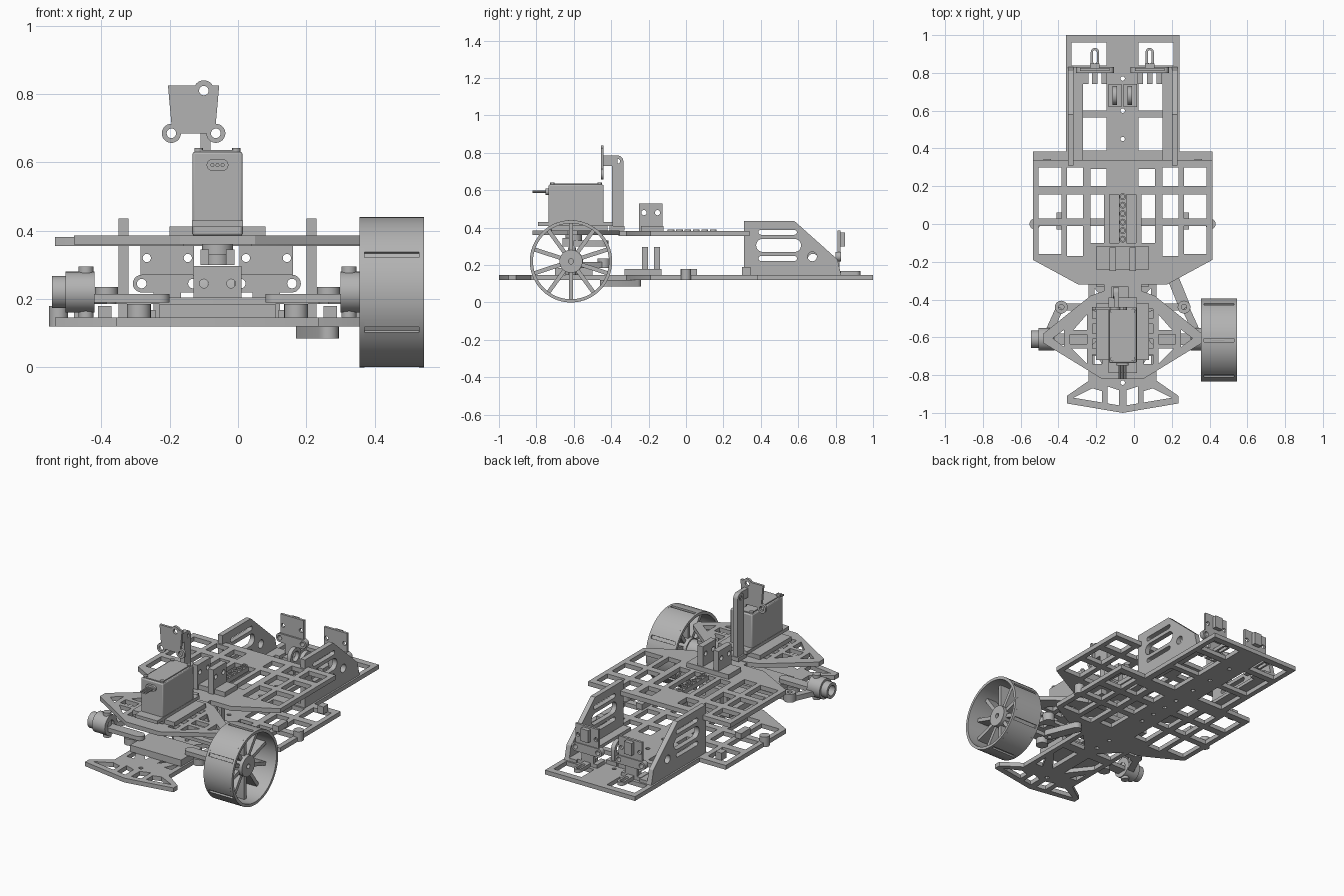
import bpy, bmesh
from math import sin, cos, radians, hypot
from mathutils import Matrix

old = bpy.data.objects.get("Cube")
if old:
    bpy.data.objects.remove(old, do_unlink=True)

CX = -0.06  # chassis centre line; all x values below are relative to it
gray = bpy.data.materials.new("plain gray")
gray.use_nodes = True
gray.diffuse_color = (0.45, 0.45, 0.45, 1)
gray.node_tree.nodes["Principled BSDF"].inputs["Base Color"].default_value = (0.45, 0.45, 0.45, 1)
AXES = {"Z": Matrix.Identity(4),
        "X": Matrix(((0, 0, 1, 0), (1, 0, 0, 0), (0, 1, 0, 0), (0, 0, 0, 1))),
        "Y": Matrix(((1, 0, 0, 0), (0, 0, -1, 0), (0, 1, 0, 0), (0, 0, 0, 1)))}


def arc(u, v, r, a0=0, a1=360, n=20):
    k = n if a1 - a0 == 360 else n + 1
    return [(u + r * cos(radians(a0 + (a1 - a0) * i / n)),
             v + r * sin(radians(a0 + (a1 - a0) * i / n))) for i in range(k)]


def rect(u0, u1, v0, v1):
    return [(u0, v0), (u1, v0), (u1, v1), (u0, v1)]


def capsule(a, b, r):
    """Rounded bar outline between two points."""
    dx, dy = b[0] - a[0], b[1] - a[1]
    d = hypot(dx, dy)
    turn = lambda c, pts: [(c[0] + (x * dx - y * dy) / d, c[1] + (x * dy + y * dx) / d) for x, y in pts]
    return turn(a, arc(0, 0, r, 90, 270, 10)) + turn(b, arc(0, 0, r, -90, 90, 10))


def flip(pts):
    return [(-x, y) for x, y in reversed(pts)]


def sym(pts):
    return pts + flip([p for p in pts if p[0] != 0])


def both(holes):
    return holes + [flip(h) for h in holes]


def plate(name, outline, holes, lo, hi, axis="Z"):
    """Flat part with cut-outs, extruded along an axis."""
    cu = bpy.data.curves.new(name, "CURVE")
    cu.dimensions, cu.fill_mode, cu.extrude = "2D", "BOTH", (hi - lo) / 2
    for loop in [outline] + holes:
        s = cu.splines.new("POLY")
        s.points.add(len(loop) - 1)
        for p, (x, y) in zip(s.points, loop):
            p.co = (x, y, 0, 1)
        s.use_cyclic_u = True
    ob = bpy.data.objects.new(name, cu)
    bpy.context.collection.objects.link(ob)
    bpy.ops.object.select_all(action="DESELECT")
    ob.select_set(True)
    bpy.context.view_layer.objects.active = ob
    bpy.ops.object.convert(target="MESH")
    ob = bpy.context.view_layer.objects.active
    mid = (lo + hi) / 2
    shift = {"X": (CX + mid, 0, 0), "Y": (CX, mid, 0), "Z": (CX, 0, mid)}[axis]
    bm = bmesh.new()
    bm.from_mesh(ob.data)
    bmesh.ops.remove_doubles(bm, verts=bm.verts, dist=1e-5)
    bmesh.ops.recalc_face_normals(bm, faces=bm.faces)
    bm.transform(Matrix.Translation(shift) @ AXES[axis])
    bm.to_mesh(ob.data)
    bm.free()
    ob.data.materials.clear()
    ob.data.materials.append(gray)
    bpy.ops.object.shade_smooth_by_angle(angle=radians(30))
    return ob


def box(name, x0, x1, y0, y1, z0, z1):
    return plate(name, rect(x0, x1, y0, y1), [], z0, z1)


# Lower chassis plate with bumper
wing = [rect(.325, .445, .2, .34), rect(.325, .445, .03, .155), rect(.325, .445, -.17, -.01),
        rect(.21, .295, .2, .3), rect(.21, .295, .03, .155), rect(.21, .295, -.2, -.01)]
rear = [rect(.085, .27, .84, .96), rect(.085, .27, .6, .8), rect(.085, .26, .39, .565)]
inner = [rect(.085, .17, .2, .3), rect(.085, .17, .03, .155), rect(.085, .17, -.17, -.01)]
nose = [[(.04, -.46), (.15, -.46), (.15, -.34)], [(.04, -.52), (.04, -.74), (.15, -.6), (.15, -.52)],
        [(.1, -.76), (.15, -.76), (.15, -.67)],
        [(.02, -.96), (.02, -.88), (.08, -.86), (.08, -.95)],
        [(.11, -.945), (.11, -.885), (.16, -.87), (.26, -.92)]]
outline = sym([(.3, 1), (.3, .385), (.475, .385), (.475, -.19), (.235, -.32), (.18, -.32), (.18, -.83),
               (.295, -.91), (.295, -.95), (0, -1)][::-1])
dots = [arc(0, y / 10, .012, n=12) for y in (-8.4, -4, -2.9, 0, 1, 2, 3, 4.5, 6, 7.7)]
plate("lower_chassis", outline, both(wing + rear + inner + nose) + dots, .12, .146)

# Upper deck and its front deck
slot = [rect(.02, .07, -.1, .155), rect(.1, .17, -.1, .155), rect(.085, .17, .2, .29)]
corner = [[(.21, -.2), (.3, -.2), (.42, -.18), (.25, -.27), (.21, -.27)]]
deck = sym([(0, .34), (.475, .34), (.475, -.19), (.235, -.32), (.1, -.32), (.1, -.36), (0, -.36)][::-1])
plate("upper_deck", deck, both([rect(.325, .445, .2, .3)] + wing[1:] [:1] + [rect(.325, .445, -.16, -.01)]
      + wing[3:5] + [rect(.21, .295, -.17, -.01)] + slot), .355, .382)
squares = [rect(.11, .16, y, y + .05) for y in (-.5, -.58, -.66, -.74)]
tris = [[(.19, -.48), (.19, -.56), (.26, -.56)], [(.19, -.66), (.19, -.74), (.27, -.66)],
        [(.19, -.585), (.28, -.585), (.28, -.635), (.19, -.635)], [(.31, -.56), (.31, -.65), (.37, -.605)]]
plate("front_deck", sym([(.1, -.355), (.17, -.38), (.42, -.58), (.42, -.63), (.11, -.82)][::-1]),
      both(squares + tris), .36, .386)
for i in range(6):
    plate("deck_strip_ring", arc(0, -.08 + i * .045, .018), [arc(0, -.08 + i * .045, .01)], .382, .39)

# Side walls with slots, and their feet
wall = [(.31, .146), (.83, .146), (.81, .23), (.58, .435), (.31, .435)]
cuts = [capsule((.4, .375), (.58, .375), .013), capsule((.41, .305), (.58, .305), .035),
        capsule((.4, .235), (.58, .235), .013), arc(.675, .245, .025)]
for s in (-1, 1):
    a, b = sorted((s * .26, s * .29))
    plate("side_wall", wall, cuts, a, b, "X")
    a, b = sorted((s * .21, s * .26))
    box("wall_foot", a, b, .31, .83, .146, .165)
    # Edge bumps and mounting blocks on the lower plate
    plate("edge_bump", arc(s * .465, 0, .028), [], .12, .18)
    box("edge_block", s * .33 - .02, s * .33 + .02, -.03, .06, .146, .18)
    box("deck_block", s * .4 - .02, s * .4 + .02, .3, .345, .146, .19)

# Rear sensor boards on brackets
for c in (-.147, .143):
    ends = (c - .075, c + .075)
    plate("sensor_bar", capsule((ends[0], .245), (ends[1], .245), .026),
          [arc(e, .245, .014) for e in ends], .8, .83, "Y")
    plate("sensor_board", rect(c - .078, c + .078, .265, .385),
          [arc(e, .32, .012) for e in (c - .06, c + .06)], .81, .825, "Y")
    box("sensor_plug", c - .025, c + .025, .825, .85, .3, .375)
    plate("sensor_foot", capsule((c, .83), (c, .91), .022), [capsule((c, .86), (c, .91), .01)], .146, .168)
    for e in (-.05, 0, .05):
        box("sensor_leg", c + e - .015, c + e + .015, .74, .82, .146, .168)
    box("sensor_post", c - .04, c + .04, .8, .82, .146, .25)

# Rear ring lugs
for a in (-.075, .005):
    box("lug_base", a, a + .07, .62, .74, .146, .17)
    plate("ring_lug", capsule((.68, .17), (.68, .23), .05), [arc(.68, .23, .03)], a + .02, a + .045, "X")

# Middle bracket between the plates
box("middle_base", -.14, .14, -.33, -.13, .146, .18)
for y in (-.235, -.17):
    plate("middle_upright", rect(-.07, .07, .18, .297),
          [arc(x, .245, .013) for x in (-.04, .04)], y, y + .032, "Y")

# Deck bracket with paired uprights
box("deck_bracket_base", -.14, .14, -.24, -.12, .382, .41)
for x in (-.07, .035):
    plate("deck_bracket_ear", rect(-.25, -.125, .382, .53),
          [arc(y, .48, .014) for y in (-.225, -.152)], x, x + .035, "X")

# Steering servo on the front deck
box("servo_mount", -.14, .14, -.72, -.42, .386, .412)
box("servo_flange", -.075, .075, -.79, -.39, .41, .43)
servo = box("servo_body", -.073, .073, -.735, -.44, .386, .63)
bev = servo.modifiers.new("soft edges", "BEVEL")
bev.width, bev.segments = .006, 2
box("servo_lid", -.06, .06, -.725, -.45, .63, .636)
for x in (-.055, .055):
    for y in (-.715, -.46):
        plate("servo_screw", arc(x, y, .012, n=12), [], .63, .642)
plate("cable_socket", capsule((-.015, .592), (.015, .592), .017), [], -.75, -.735, "Y")
for x in (-.015, 0, .015):
    plate("servo_wire", arc(x, .592, .006, n=8), [], -.82, -.75, "Y")
plate("servo_output", arc(0, -.6, .045), [], .33, .36)
plate("servo_horn", capsule((0, -.6), (0, -.45), .035), [arc(0, -.45, .012)], .3, .33)
for x in (-.05, .025):
    box("horn_fork", x, x + .025, -.66, -.6, .3, .345)

# Camera board on its arm
plate("camera_arm", [(-.395, .386), (-.335, .386)] + arc(-.365, .755, .03, 0, 180),
      [arc(-.365, .755, .013)], -.05, -.02, "X")
box("camera_arm_foot", -.06, .03, -.41, -.33, .386, .41)
box("camera_link", -.045, -.02, -.45, -.365, .73, .785)
board = (arc(-.135, .685, .028, 90, 360) + arc(-.005, .685, .028, 180, 450)
         + [(.005, .825)] + arc(-.04, .81, .03, 30, 150) + [(-.145, .825)])
plate("camera_board", board, [arc(-.135, .685, .014), arc(-.005, .685, .014), arc(-.04, .81, .014)],
      -.455, -.44, "Y")

# Steering linkage and axle stubs
plate("tie_rod", capsule((-.325, -.44), (.325, -.44), .018), [], .185, .205)
plate("drag_link", capsule((.26, -.27), (.325, -.43), .03), [arc(.325, -.43, .012)], .085, .12)
box("center_spacer", -.17, .17, -.7, -.5, .146, .185)
for s in (-1, 1):
    plate("rod_eye", arc(s * .325, -.44, .034), [arc(s * .325, -.44, .014)], .185, .235)
    plate("steering_arm", capsule((s * .34, -.46), (s * .39, -.57), .02), [], .185, .215)
    plate("lower_arm", capsule((s * .17, -.61), (s * .37, -.61), .03), [], .19, .215)
    plate("arm_spacer", arc(s * .23, -.61, .035), [], .146, .185)
    plate("kingpin", arc(s * .385, -.61, .022), [], .146, .295)
    for name, r, a, b in (("knuckle", .06, .36, .445), ("axle_stub", .047, .445, .485)):
        lo, hi = sorted((s * a, s * b))
        plate(name, arc(-.61, .22, r, n=32), [arc(-.61, .22, .03)], lo, hi, "X")

# Wheel: rim with tread grooves, spokes, hub
WY, WZ, R = -.615, .22, .22
tread = []
for i in range(6):
    a = 30 + 60 * i
    tread += arc(WY, WZ, R, a + 2.5, a + 57.5, 10) + arc(WY, WZ, R - .01, a + 57.5, a + 62.5, 2)
bore = [arc(WY, WZ, .203, n=60)]
plate("wheel_tread", tread, bore, .43, .59, "X")
for a, b in ((.415, .43), (.59, .605)):
    plate("wheel_edge", arc(WY, WZ, R, n=60), bore, a, b, "X")
plate("wheel_hub", arc(WY, WZ, .062, n=32), [arc(WY, WZ, .014)], .45, .56, "X")
for i in range(10):
    a = radians(18 + 36 * i)
    ends = [(WY + r * cos(a), WZ + r * sin(a)) for r in (.055, .2)]
    plate("wheel_spoke", capsule(*ends, .011), [], .47, .54, "X")
